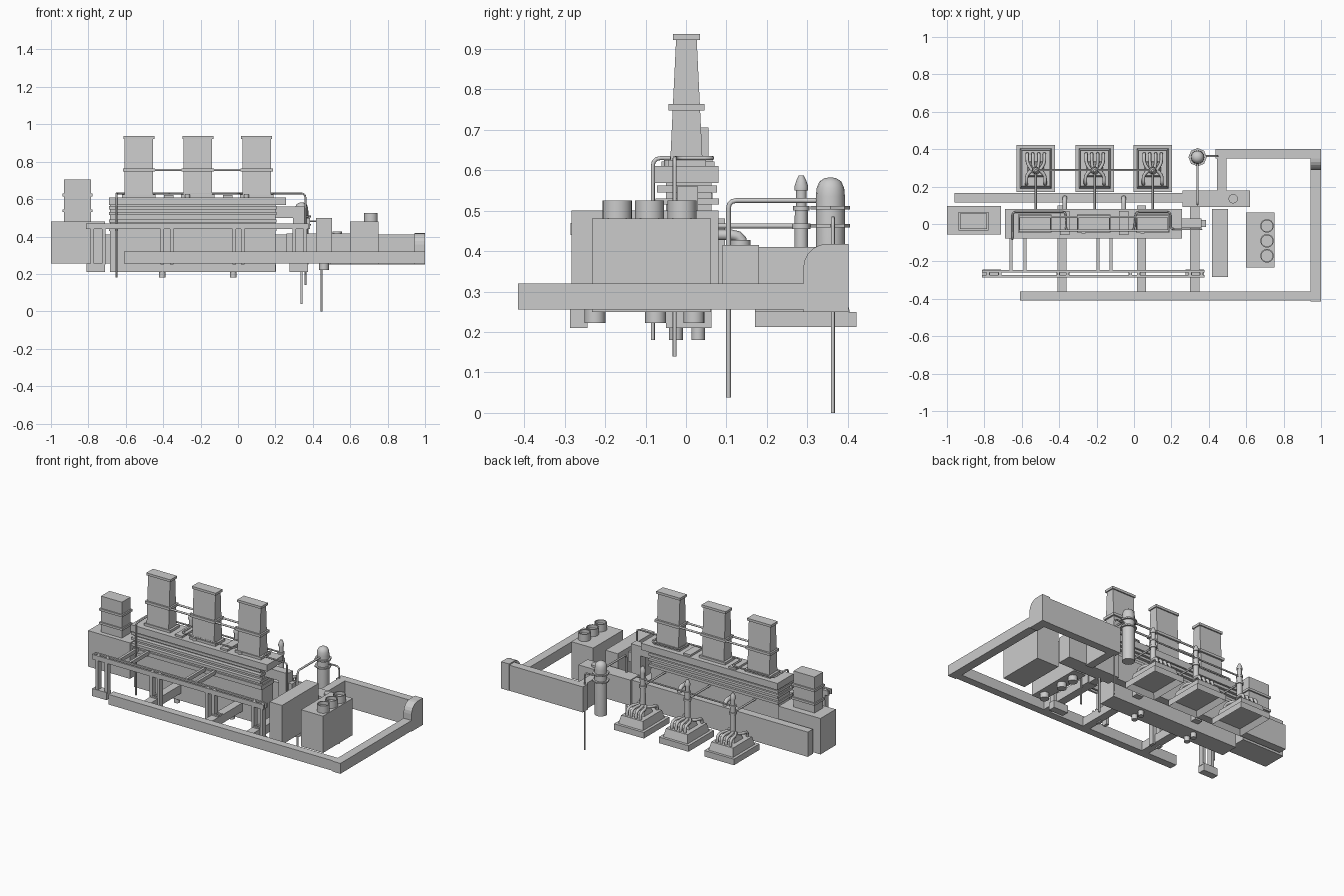
import bpy, bmesh, math
from mathutils import Vector

if "Cube" in bpy.data.objects:
    bpy.data.objects.remove(bpy.data.objects["Cube"])


def mesh_object(name, bm):
    me = bpy.data.meshes.new(name)
    bm.to_mesh(me)
    bm.free()
    ob = bpy.data.objects.new(name, me)
    bpy.context.collection.objects.link(ob)
    return ob


def box(name, x0, x1, y0, y1, z0, z1, tx=1.0, ty=1.0, recess=0):
    """Box by extents; tx, ty taper the top; recess hollows the underside."""
    bm = bmesh.new()
    bmesh.ops.create_cube(bm, size=1)
    for v in bm.verts:
        top = v.co.z > 0
        v.co = Vector(((x0 + x1) / 2 + v.co.x * (x1 - x0) * (tx if top else 1),
                       (y0 + y1) / 2 + v.co.y * (y1 - y0) * (ty if top else 1),
                       z1 if top else z0))
    if recess:
        bm.normal_update()
        f = min(bm.faces, key=lambda f: f.calc_center_median().z)
        bmesh.ops.inset_region(bm, faces=[f], thickness=0.03)
        bmesh.ops.translate(bm, verts=f.verts, vec=(0, 0, recess))
    return mesh_object(name, bm)


def lathe(name, x, y, profile, n=16):
    """Round part from (radius, z) points, closed at both ends."""
    bm = bmesh.new()
    rings = [[bm.verts.new((x + r * math.cos(2 * math.pi * i / n),
                            y + r * math.sin(2 * math.pi * i / n), z))
              for i in range(n)] for r, z in profile]
    for a, b in zip(rings, rings[1:]):
        for i in range(n):
            bm.faces.new((a[i], a[(i + 1) % n], b[(i + 1) % n], b[i]))
    bm.faces.new(rings[0][::-1])
    bm.faces.new(rings[-1])
    ob = mesh_object(name, bm)
    for p in ob.data.polygons:
        p.use_smooth = len(p.vertices) == 4
    ob.data.set_sharp_from_angle(angle=math.radians(35))
    return ob


def pipe(name, pts, r=0.005, bend=0.02):
    """Tube along a path with rounded corners."""
    pts = [Vector(p) for p in pts]
    path = [pts[0]]
    for a, b, c in zip(pts, pts[1:], pts[2:]):
        d = min(bend, (a - b).length * 0.45, (c - b).length * 0.45)
        p, q = b + (a - b).normalized() * d, b + (c - b).normalized() * d
        path += [p * (1 - t) ** 2 + b * 2 * t * (1 - t) + q * t * t for t in (0, .33, .67, 1)]
    path.append(pts[-1])
    cu = bpy.data.curves.new(name, 'CURVE')
    cu.dimensions = '3D'
    cu.bevel_depth, cu.bevel_resolution, cu.use_fill_caps = r, 2, True
    sp = cu.splines.new('POLY')
    sp.points.add(len(path) - 1)
    for s, p in zip(sp.points, path):
        s.co = (*p, 1)
    ob = bpy.data.objects.new(name, cu)
    bpy.context.collection.objects.link(ob)


# outer perimeter duct: low front and right runs, taller back run
box("front_duct", -.61, .945, -.41, -.362, .257, .32)
box("right_duct", .945, 1, -.415, .35, .255, .32)
box("back_duct", .435, .95, .35, .4, .25, .41)
corner = box("back_corner", .945, 1, .29, .402, .25, .418)
bm = bmesh.new()
bm.from_mesh(corner.data)
edge = [e for e in bm.edges if all(v.co.z > .4 and v.co.y < .3 for v in e.verts)]
bmesh.ops.bevel(bm, geom=edge, offset=.06, segments=5, profile=.5, affect='EDGES')
bm.to_mesh(corner.data)
bm.free()
box("return_duct", .445, .495, .17, .36, .25, .41)
box("junction_house", .26, .62, .09, .18, .255, .415)
lathe("junction_hatch", .53, .135, [(.025, .41), (.025, .427)])
box("rear_gallery", -.96, .27, .115, .165, .255, .41)
for x in (-.385, .04, .325):
    box("cross_beam", x - .025, x + .025, -.365, .1, .257, .31)

# cooling houses on the right
box("tall_house", .417, .503, -.283, .08, .255, .5)
for y in (-.225, -.075, .02):
    lathe("house_foot", .46, y, [(.026, .222), (.026, .26)])
box("fan_house", .6, .752, -.232, .062, .25, .48)
for y in (-.17, -.09, -.01):
    lathe("fan", .711, y, [(.036, .47), (.036, .525), (.03, .525), (.03, .505)], 24)

# left block with its chimney
box("left_block", -1, -.71, -.055, .097, .255, .48)
box("left_chimney", -.93, -.785, -.028, .056, .48, .705)
for z in (.53, .615):
    box("left_chimney_band", -.937, -.777, -.036, .065, z, z + .014)

# main furnace hall with horizontal ribs
box("hall_core", -.685, .2, -.05, .063, .21, .6)
for z0, z1, h in ((.43, .455, .058), (.475, .492, .072), (.515, .53, .076), (.545, .562, .072)):
    box("hall_rib", -.69, .205, -h, h + .005, z0, z1)
box("hall_roof", -.69, .257, -.078, .08, .568, .61)
for x in (-.37, -.055):
    box("roof_plate", x - .025, x + .025, -.06, .07, .605, .622)
    lathe("roof_vent", x + .1, .035, [(.014, .6), (.014, .625)])
    lathe("roof_vent", x + .1, -.04, [(.014, .6), (.014, .625)])
for x in (-.405, -.025):
    for y in (-.025, .03):
        lathe("hall_foot", x, y, [(.017, .18), (.017, .215)])
box("end_duct_upper", .2, .36, -.022, .03, .5, .56)
box("end_duct_lower", .295, .36, -.022, .03, .255, .51)
box("end_step", .36, .385, -.015, .022, .44, .5)

# three tapered stacks
stack_x = (-.53, -.215, .1)
for x in stack_x:
    box("stack", x - .076, x + .076, -.04, .042, .6, .925, 1, .62)
    box("stack_cap", x - .083, x + .083, -.032, .034, .922, .937)
    box("stack_band", x - .086, x + .086, -.043, .046, .748, .764)
    box("stack_base", x - .09, x + .09, -.045, .05, .605, .625)
for y in (-.035, .037):
    pipe("stack_link", [(-.53, y, .756), (.1, y, .756)], .006)

# front pipe trestle
for y in (-.28, -.252):
    box("trestle_rail", -.813, .377, y - .006, y + .006, .44, .47)
for x in (-.78, -.717, -.405, -.355, -.02, .025, .3, .36):
    box("trestle_post", x - .009, x + .009, -.283, -.249, .25, .445)
    box("trestle_tie", x - .008, x + .008, -.283, -.249, .45, .468)
for x0 in (-.81, .275):
    box("trestle_foot", x0, x0 + .1, -.287, -.243, .21, .257)
for x in (-.658, -.583, -.193, -.123):
    box("trestle_arm", x - .008, x + .008, -.25, -.045, .443, .466)
for x in (-.385, .04, .325):
    for y in (-.28, -.252):
        box("trestle_strut", x - .025, x + .025, y - .006, y + .006, .3, .318)

# three rear tap stations
for x in (-.525, -.21, .1):
    box("station_plinth", x - .103, x + .103, .17, .422, .212, .25, recess=.03)
    box("station_deck", x - .085, x + .085, .19, .405, .25, .3, .88, .88)
    box("station_core", x - .045, x + .045, .25, .335, .3, .335, .8, .8)
    for dx in (-.046, -.016, .016, .046):
        pipe("station_claw", [(x + dx * .5, .29, .345), (x + dx, .325, .345),
                              (x + dx, .372, .34), (x + dx, .375, .295)], .009, .03)
    for dx in (-.05, .05):
        pipe("station_side_claw", [(x + dx * .4, .29, .34), (x + dx, .26, .335),
                                   (x + dx, .215, .33), (x + dx, .212, .29)], .009, .03)
    lathe("station_tower", x, .285, [(.018, .32), (.016, .5), (.02, .5), (.02, .512), (.013, .512),
                                     (.013, .55), (.017, .55), (.017, .56), (.012, .575), (.006, .587)], 12)
    lathe("tower_collar", x, .285, [(.023, .455), (.023, .468)], 12)
    pipe("tower_feed", [(x, .285, .462), (x, .06, .462)], .006)
pipe("tower_link", [(-.525, .288, .505), (.1, .288, .505)], .005)
for x in (-.37, -.055):
    pipe("rear_bend", [(x, .05, .44), (x, .14, .44), (x, .14, .38)], .013, .04)

# domed drum with flanges
lathe("drum", .34, .357, [(.036, .25), (.036, .535), (.034, .556), (.027, .572), (.015, .58), (.004, .582)], 16)
for z in (.458, .503):
    lathe("drum_flange", .34, .357, [(.049, z), (.049, z + .009)], 8)

# long process pipes
pipe("drum_drain", [(.34, .363, .482), (.447, .363, .482), (.447, .363, 0)], .005)
pipe("drum_feed", [(.34, .35, .525), (.34, .105, .525), (.34, .105, .038)], .006)
pipe("roof_pipe", [(-.65, -.082, .18), (-.65, -.082, .63), (-.65, .065, .63), (-.365, .065, .63),
                   (-.365, -.035, .63), (0, -.035, .63), (.01, .065, .63), (.195, .065, .63),
                   (.195, -.028, .63), (.36, -.028, .63), (.36, -.028, .14)], .005)
